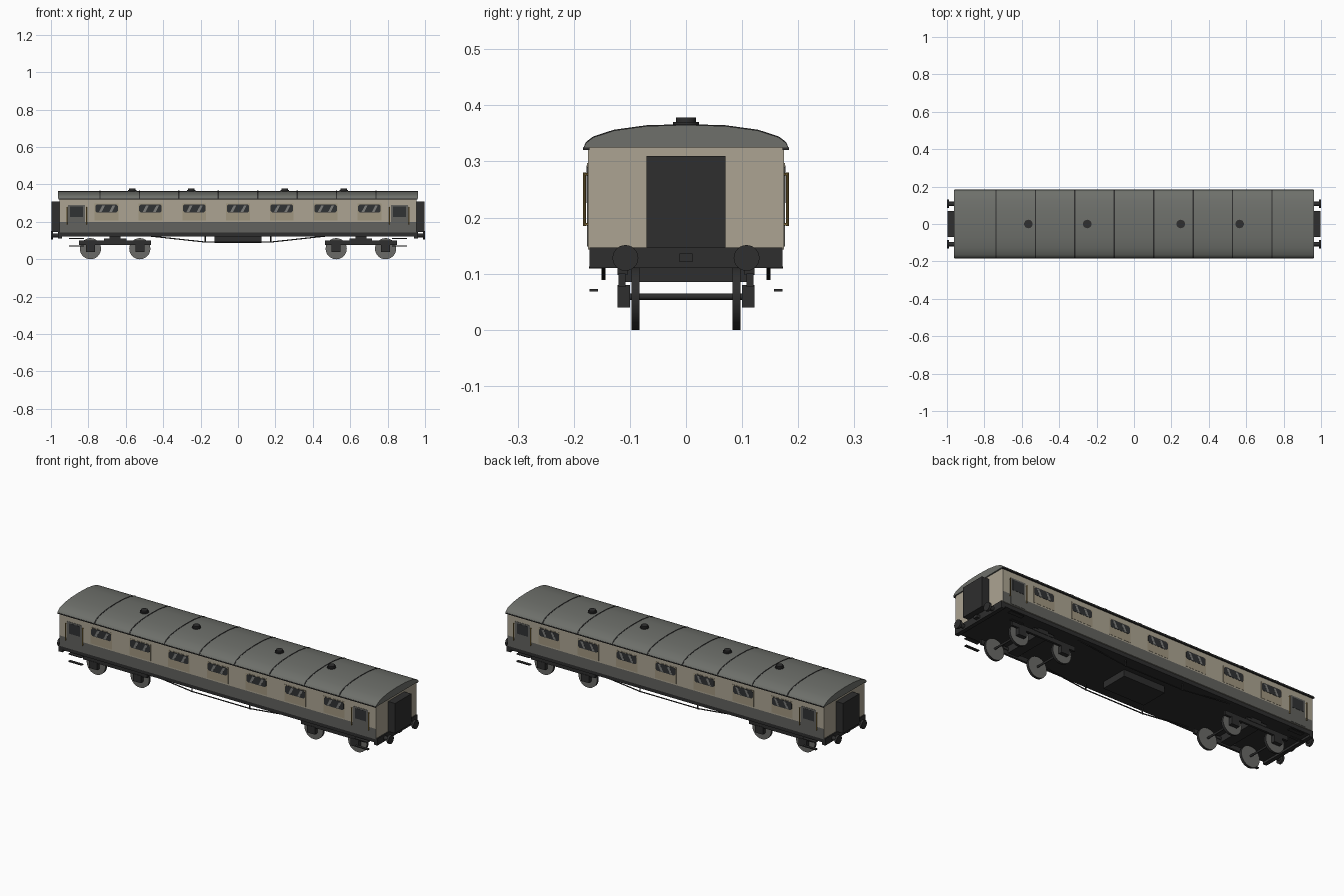
import bpy, bmesh, math
from mathutils import Vector

if "Cube" in bpy.data.objects:
    bpy.data.objects.remove(bpy.data.objects["Cube"])


def mat(name, rgb):
    m = bpy.data.materials.new(name)
    lin = [((c / 255 + 0.055) / 1.055) ** 2.4 for c in rgb]
    m.diffuse_color = (*lin, 1)
    m.use_nodes = True
    m.node_tree.nodes["Principled BSDF"].inputs["Base Color"].default_value = m.diffuse_color
    return m


CREAM = mat("cream", (172, 164, 146))
FRAME = mat("window_beige", (160, 150, 128))
GREY = mat("lower_grey", (98, 98, 94))
ROOF = mat("roof_grey", (110, 112, 107))
BLACK = mat("underframe_black", (46, 46, 46))
GLASS = mat("dark_glass", (48, 50, 52))
SHINE = mat("glass_shine", (125, 125, 122))
STEEL = mat("wheel_steel", (106, 106, 103))
BRASS = mat("brass", (140, 115, 60))


def finish(name, bm, *mats, smooth=False):
    bmesh.ops.recalc_face_normals(bm, faces=bm.faces[:])
    me = bpy.data.meshes.new(name)
    bm.to_mesh(me)
    bm.free()
    for m in mats:
        me.materials.append(m)
    if smooth:
        me.shade_smooth()
        me.set_sharp_from_angle(angle=math.radians(35))
    ob = bpy.data.objects.new(name, me)
    bpy.context.collection.objects.link(ob)
    return ob


def box(name, x0, x1, y0, y1, z0, z1, m):
    bm = bmesh.new()
    bmesh.ops.create_cube(bm, size=1)
    for v in bm.verts:
        v.co = ((x0 + x1) / 2 + v.co.x * (x1 - x0),
                (y0 + y1) / 2 + v.co.y * (y1 - y0),
                (z0 + z1) / 2 + v.co.z * (z1 - z0))
    return finish(name, bm, m)


def rod(name, a, b, r, m, n=24, cap=None):
    """Cylinder from a to b; cap gives the end discs another colour."""
    a, b = Vector(a), Vector(b)
    bm = bmesh.new()
    bmesh.ops.create_cone(bm, cap_ends=True, segments=n, radius1=r, radius2=r, depth=(b - a).length)
    if cap:
        for f in bm.faces:
            f.material_index = int(len(f.verts) > 4)
    q = (b - a).to_track_quat('Z', 'Y')
    for v in bm.verts:
        v.co = q @ v.co + (a + b) / 2
    return finish(name, bm, m, *([cap] if cap else []), smooth=True)


def extrude(name, prof, axis, d0, d1, m, smooth=False):
    """Closed 2D profile extruded along x (profile y,z) or y (profile x,z)."""
    bm = bmesh.new()
    put = (lambda p, d: (d, p[0], p[1])) if axis == 'x' else (lambda p, d: (p[0], d, p[1]))
    A = [bm.verts.new(put(p, d0)) for p in prof]
    B = [bm.verts.new(put(p, d1)) for p in prof]
    bm.faces.new(A)
    bm.faces.new(B)
    for i in range(len(prof)):
        j = (i + 1) % len(prof)
        bm.faces.new((A[i], A[j], B[j], B[i]))
    return finish(name, bm, m, smooth=smooth)


# Body shell: cream, with grey lower sides
bm = bmesh.new()
bmesh.ops.create_cube(bm, size=1)
for v in bm.verts:
    v.co = (v.co.x * 1.91, v.co.y * 0.35, 0.236 + v.co.z * 0.186)
bmesh.ops.bisect_plane(bm, geom=bm.verts[:] + bm.edges[:] + bm.faces[:],
                       plane_co=(0, 0, 0.2), plane_no=(0, 0, 1))
for f in bm.faces:
    if abs(f.normal.y) > 0.9 and f.calc_center_median().z < 0.2:
        f.material_index = 1
finish("body_shell", bm, CREAM, GREY)

# Roof with ribs, eaves and ventilators
half = [(0.182, 0.325), (0.178, 0.333), (0.165, 0.343), (0.128, 0.355), (0.07, 0.363)]


def arc(g):
    return ([(y + g * 0.3, z + g * (z > 0.33)) for y, z in half] + [(0, 0.365 + g)]
            + [(-y - g * 0.3, z + g * (z > 0.33)) for y, z in reversed(half)])


extrude("roof", arc(0), 'x', -0.962, 0.962, ROOF, True)
for i in range(8):
    x = (i - 3.5) * 0.211
    extrude("roof_rib", arc(0.0015), 'x', x - 0.003, x + 0.003, BLACK, True)
for x in (-0.565, -0.25, 0.25, 0.565):
    rod("vent_base", (x, 0, 0.36), (x, 0, 0.37), 0.023, BLACK, 16)
    rod("vent_cap", (x, 0, 0.37), (x, 0, 0.378), 0.018, BLACK, 16)

# Underframe
box("floor_frame", -0.955, 0.955, -0.17, 0.17, 0.122, 0.145, BLACK)
box("battery_box", -0.125, 0.125, -0.077, 0.077, 0.086, 0.122, BLACK)

for s in (-1, 1):
    def side(name, x0, x1, ya, yb, z0, z1, m):
        return box(name, x0, x1, min(s * ya, s * yb), max(s * ya, s * yb), z0, z1, m)

    side("eave", -0.96, 0.96, 0.172, 0.184, 0.32, 0.325, BLACK)

    # Windows: beige frame, upper dark glass with diagonal shine
    for i in range(7):
        x = (i - 3) * 0.234
        side("window_frame", x - 0.064, x + 0.064, 0.174, 0.1762, 0.207, 0.297, FRAME)
        c = 0.008
        pane = [(x - 0.06, 0.25 + c), (x - 0.06 + c, 0.25), (x + 0.06 - c, 0.25), (x + 0.06, 0.25 + c),
                (x + 0.06, 0.293 - c), (x + 0.06 - c, 0.293), (x - 0.06 + c, 0.293), (x - 0.06, 0.293 - c)]
        extrude("window_glass", pane, 'y', s * 0.174, s * 0.1772, GLASS)
        for dx in (-0.025, 0.03):
            k = x + dx
            extrude("glass_shine", [(k - 0.016, 0.253), (k - 0.002, 0.253), (k + 0.016, 0.288), (k + 0.002, 0.288)],
                    'y', s * 0.176, s * 0.1777, SHINE)

    # Queen-post truss
    pts = [(-0.48, 0.125), (-0.175, 0.092), (0.175, 0.092), (0.48, 0.125)]
    for (xa, za), (xb, zb) in zip(pts, pts[1:]):
        rod("truss_rod", (xa, s * 0.147, za), (xb, s * 0.147, zb), 0.003, BLACK, 8)

    for e in (-1, 1):
        # Doors, handrails, steps
        x = e * 0.863
        side("door", x - 0.045, x + 0.045, 0.174, 0.1765, 0.148, 0.29, GREY)
        side("door_glass", x - 0.034, x + 0.034, 0.175, 0.1775, 0.226, 0.282, GLASS)
        for d in (-0.052, 0.052):
            rod("handrail", (x + d, s * 0.181, 0.185), (x + d, s * 0.181, 0.28), 0.0025, BRASS, 8)
            for z in (0.188, 0.277):
                rod("handrail_bracket", (x + d, s * 0.174, z), (x + d, s * 0.181, z), 0.002, BRASS, 6)
        side("upper_step", x - 0.04, x + 0.04, 0.15, 0.173, 0.109, 0.113, BLACK)
        side("lower_step", x - 0.04, x + 0.04, 0.157, 0.172, 0.068, 0.073, BLACK)
        rod("queen_post", (e * 0.175, s * 0.147, 0.089), (e * 0.175, s * 0.147, 0.123), 0.0035, BLACK, 8)

        # Buffers
        yb = s * 0.108
        rod("buffer_shank", (e * 0.95, yb, 0.128), (e * 0.99, yb, 0.128), 0.011, BLACK, 16)
        rod("buffer_head", (e * 0.988, yb, 0.128), (e * 1.0, yb, 0.128), 0.023, BLACK, 24)

        # Bogie side frames, axleboxes and wheels
        xc = e * 0.657
        side("bogie_side", xc - 0.193, xc + 0.193, 0.108, 0.12, 0.076, 0.1, BLACK)
        side("bogie_spring", xc - 0.06, xc + 0.06, 0.104, 0.122, 0.098, 0.112, BLACK)
        for d in (-0.132, 0.132):
            side("axlebox", xc + d - 0.024, xc + d + 0.024, 0.1, 0.122, 0.04, 0.08, BLACK)
            rod("wheel", (xc + d, s * 0.083, 0.0565), (xc + d, s * 0.097, 0.0565), 0.0565, BLACK, 32, STEEL)

for e in (-1, 1):
    def end(name, xa, xb, hy, z0, z1, m):
        return box(name, min(e * xa, e * xb), max(e * xa, e * xb), -hy, hy, z0, z1, m)

    # End beam, gangway, coupling
    end("buffer_beam", 0.94, 0.962, 0.172, 0.11, 0.147, BLACK)
    end("gangway", 0.95, 0.997, 0.07, 0.147, 0.31, BLACK)
    end("coupling", 0.955, 0.98, 0.012, 0.121, 0.136, BLACK)

    # Bogie bolster and axles
    xc = e * 0.657
    box("bogie_bolster", xc - 0.03, xc + 0.03, -0.12, 0.12, 0.085, 0.123, BLACK)
    for d in (-0.132, 0.132):
        rod("axle", (xc + d, -0.11, 0.059), (xc + d, 0.11, 0.059), 0.0055, BLACK, 12)
